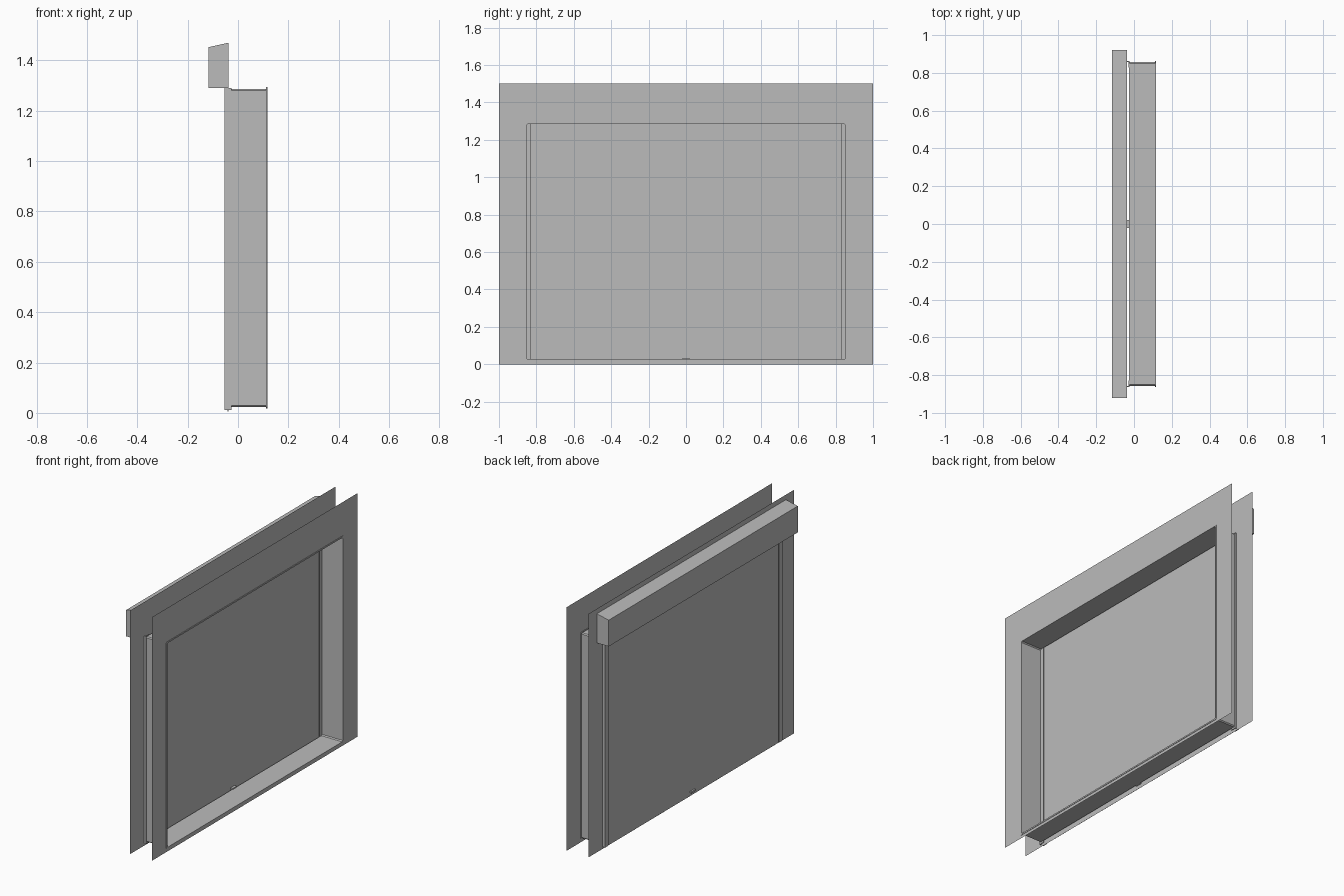
import bpy, bmesh

cube = bpy.data.objects.get("Cube")
if cube:
    bpy.data.objects.remove(cube, do_unlink=True)

grey = bpy.data.materials.new("plain grey")
grey.use_nodes = True
grey.diffuse_color = (0.5, 0.5, 0.5, 1)
grey.node_tree.nodes["Principled BSDF"].inputs["Base Color"].default_value = (0.5, 0.5, 0.5, 1)

WALL_FRONT, WALL_BACK = 0.115, -0.036


def finish(name, bm):
    mesh = bpy.data.meshes.new(name)
    bm.to_mesh(mesh)
    bm.free()
    mesh.materials.append(grey)
    ob = bpy.data.objects.new(name, mesh)
    bpy.context.collection.objects.link(ob)
    return ob


def prism(name, profile, axis, start, end):
    """Extrude a closed profile along y or z; profile is (x, z) or (x, y)."""
    bm = bmesh.new()
    def put(a, b, t):
        return bm.verts.new((a, t, b) if axis == "y" else (a, b, t))
    face = bm.faces.new([put(a, b, start) for a, b in profile])
    moved = bmesh.ops.extrude_face_region(bm, geom=[face])["geom"]
    shift = (0, end - start, 0) if axis == "y" else (0, 0, end - start)
    bmesh.ops.translate(bm, vec=shift, verts=[v for v in moved if isinstance(v, bmesh.types.BMVert)])
    bmesh.ops.recalc_face_normals(bm, faces=bm.faces)
    return finish(name, bm)


def box(name, x, y, z):
    return prism(name, [(x[0], z[0]), (x[1], z[0]), (x[1], z[1]), (x[0], z[1])], "y", *y)


def ring(bm, x, half, low, high, cut=0.0):
    """Rectangle of eight points in the y-z plane, with corners cut off."""
    pts = []
    for sy, sz in ((-1, -1), (1, -1), (1, 1), (-1, 1)):
        z = low if sz < 0 else high
        pair = [(sy * half, z - sz * cut), (sy * (half - cut), z)]
        pts += pair if sy * sz > 0 and sy < 0 or sy * sz > 0 else pair[::-1]
    return [bm.verts.new((x, y, z)) for y, z in pts]


def bridge(bm, a, b):
    for i in range(len(a)):
        j = (i + 1) % len(a)
        bm.faces.new((a[i], a[j], b[j], b[i]))


def wall(name, x, facing):
    bm = bmesh.new()
    def corners(half, low, high):
        return [bm.verts.new((x, y, z)) for y, z in
                ((-half, low), (half, low), (half, high), (-half, high))]
    bridge(bm, corners(1, 0, 1.5), corners(0.857, 0.023, 1.287))
    for f in bm.faces:
        f.normal_update()
        if f.normal.x * facing < 0:
            f.normal_flip()
    return finish(name, bm)


# Thin wall sheets either side of the opening
wall("outer_wall", WALL_FRONT - 0.001, 1)
wall("inner_wall", WALL_BACK, -1)

# Folded sheet lining the opening, with a narrow lip at the front
bm = bmesh.new()
sections = [(-0.026, 0.857, 0.023, 1.287), (0.111, 0.857, 0.023, 1.287),
            (0.111, 0.863, 0.018, 1.293), (0.1165, 0.863, 0.018, 1.293),
            (0.1165, 0.854, 0.027, 1.284), (-0.026, 0.854, 0.027, 1.284)]
rings = [ring(bm, *s, cut=0.006) for s in sections]
for i, r in enumerate(rings):
    bridge(bm, r, rings[(i + 1) % len(rings)])
bmesh.ops.recalc_face_normals(bm, faces=bm.faces)
finish("opening_lining", bm)

# Channel rails that hold the shutter edges
for side, label in ((1, "back"), (-1, "front")):
    channel = [(-0.053, 0.828), (-0.053, 0.862), (-0.025, 0.862), (-0.025, 0.828),
               (-0.029, 0.828), (-0.029, 0.858), (-0.049, 0.858), (-0.049, 0.828)]
    prism(label + "_rail", [(x, y * side) for x, y in channel], "z", 0.012, 1.29)

# Shutter curtain, pull handle and sloped roller box
box("shutter", (-0.042, -0.037), (-0.855, 0.855), (0.005, 1.3))
box("pull_handle", (-0.052, -0.022), (-0.02, 0.02), (0.024, 0.034))
prism("roller_box", [(-0.1175, 1.29), (-0.037, 1.29), (-0.037, 1.47), (-0.1175, 1.452)],
      "y", -0.92, 0.92)
